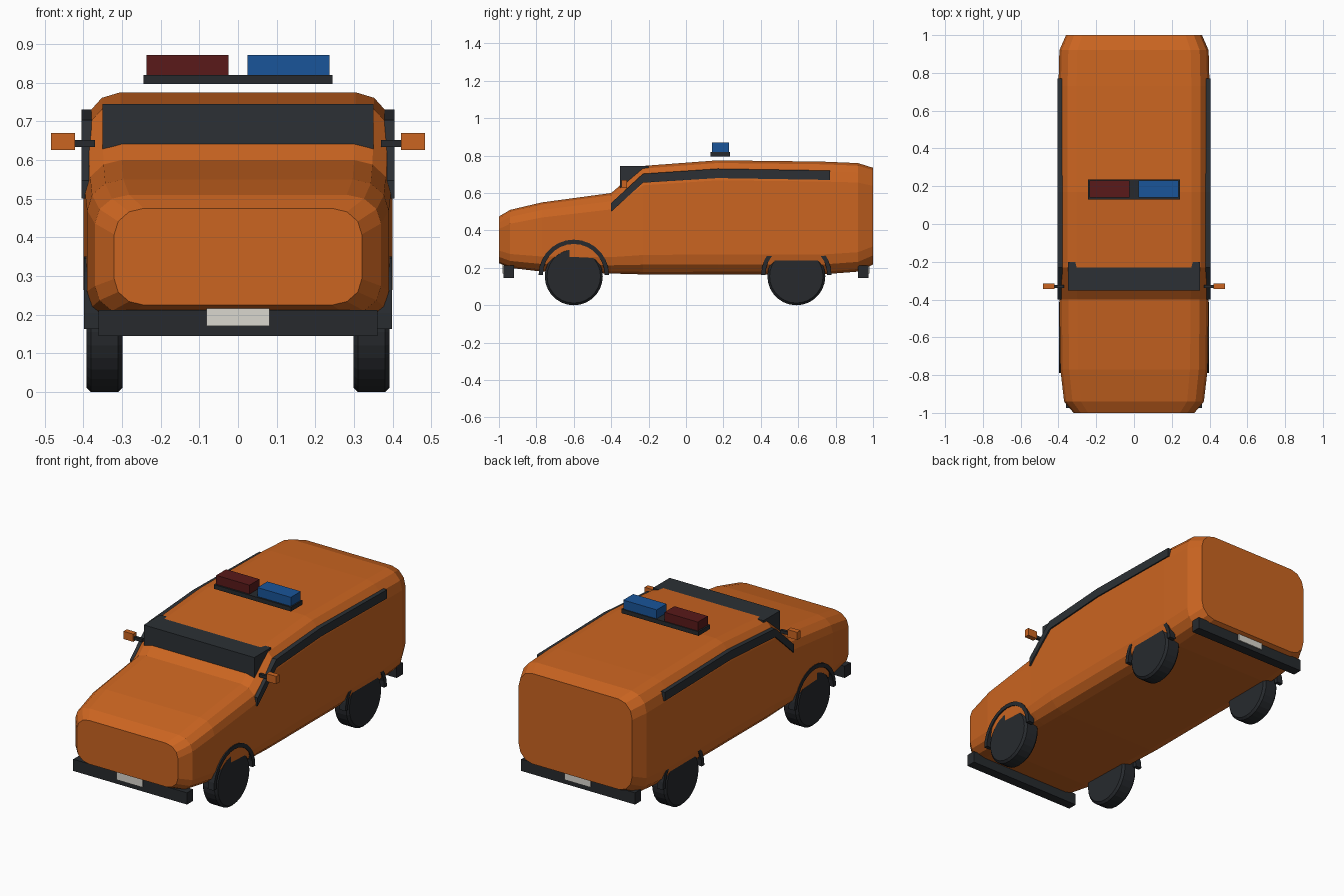
import bpy, bmesh
from math import sin, cos, pi
from mathutils import Matrix

if "Cube" in bpy.data.objects:
    bpy.data.objects.remove(bpy.data.objects["Cube"])


def mat(name, r, g, b):
    m = bpy.data.materials.new(name)
    m.diffuse_color = (r, g, b, 1)
    m.use_nodes = True
    m.node_tree.nodes["Principled BSDF"].inputs["Base Color"].default_value = m.diffuse_color
    return m


ORANGE = mat("orange", 0.60, 0.13, 0.015)
DARK = mat("dark_trim", 0.02, 0.023, 0.027)
GLASS = mat("dark_glass", 0.025, 0.03, 0.035)
RED = mat("red_lens", 0.10, 0.01, 0.01)
BLUE = mat("blue_lens", 0.01, 0.09, 0.32)
WHITE = mat("plate_white", 0.7, 0.68, 0.62)


def finish(name, bm, material):
    bmesh.ops.recalc_face_normals(bm, faces=bm.faces)
    me = bpy.data.meshes.new(name)
    bm.to_mesh(me)
    bm.free()
    me.materials.append(material)
    ob = bpy.data.objects.new(name, me)
    bpy.context.collection.objects.link(ob)
    return ob


def box(name, x, y, z, material):
    bm = bmesh.new()
    bmesh.ops.create_cube(bm, size=1)
    for v in bm.verts:
        v.co = [lo + (c + 0.5) * (hi - lo) for c, (lo, hi) in zip(v.co, (x, y, z))]
    return finish(name, bm, material)


def loft(name, rings, material, closed=False):
    """Skin a list of equal-length point rings."""
    bm = bmesh.new()
    vs = [[bm.verts.new(p) for p in r] for r in rings]
    n = len(vs[0])
    pairs = list(zip(vs, vs[1:])) + ([(vs[-1], vs[0])] if closed else [])
    for a, b in pairs:
        for i in range(n):
            j = (i + 1) % n
            bm.faces.new((a[i], a[j], b[j], b[i]))
    if not closed:
        bm.faces.new(vs[0])
        bm.faces.new(vs[-1])
    return finish(name, bm, material)


def section(y, w, z0, z1):
    """Rounded rectangle, three segments per corner."""
    h = z1 - z0
    dx, dz = 0.24 * w, 0.04 + 0.11 * h
    pts = []
    for q, (sx, sz) in enumerate([(1, 1), (-1, 1), (-1, -1), (1, -1)]):
        cx = sx * (w - dx)
        cz = z1 - dz if sz > 0 else z0 + dz
        for k in range(4):
            a = q * pi / 2 + k * pi / 6
            pts.append((cx + dx * cos(a), y, cz + dz * sin(a)))
    return pts


# Body: y, half width, bottom, top
STATIONS = [(-1.0, 0.32, 0.225, 0.475), (-0.94, 0.37, 0.20, 0.51),
            (-0.77, 0.39, 0.18, 0.55), (-0.40, 0.395, 0.17, 0.60),
            (-0.23, 0.40, 0.165, 0.745), (0.17, 0.40, 0.165, 0.775),
            (0.73, 0.40, 0.165, 0.768), (0.92, 0.395, 0.18, 0.76),
            (1.0, 0.36, 0.218, 0.735)]
loft("body", [section(*s) for s in STATIONS], ORANGE)

# Windscreen
box("windscreen", (-0.35, 0.35), (-0.352, -0.20), (0.61, 0.745), GLASS)

# Side window strips, wheels, arches and mirrors on both sides
STRIP = [(-0.40, 0.50, 0.547), (-0.23, 0.655, 0.703), (0.17, 0.68, 0.73), (0.77, 0.67, 0.72)]
for s, side in ((1, "left"), (-1, "right")):
    loft("side_window_" + side,
         [[(s * 0.375, y, a), (s * 0.405, y, a), (s * 0.405, y, b), (s * 0.375, y, b)]
          for y, a, b in STRIP], GLASS)

    for y0, end in ((-0.6, "front"), (0.59, "rear")):
        bm = bmesh.new()
        bmesh.ops.create_cone(bm, cap_ends=True, segments=28, radius1=0.155, radius2=0.155,
                              depth=0.094, matrix=Matrix.Translation((s * 0.345, y0, 0.155))
                              @ Matrix.Rotation(pi / 2, 4, "Y"))
        rims = [e for e in bm.edges if abs(e.verts[0].co.x - e.verts[1].co.x) < 1e-4]
        bmesh.ops.bevel(bm, geom=rims, offset=0.012, segments=1, affect="EDGES")
        finish(end + "_wheel_" + side, bm, DARK)

        arch = []
        for k in range(15):
            a = pi * k / 14
            arch.append([(s * x, y0 + r * cos(a), 0.163 + r * sin(a))
                         for x, r in ((0.36, 0.165), (0.398, 0.165), (0.398, 0.188), (0.36, 0.188))])
        loft(end + "_arch_" + side, arch, DARK)

    box("mirror_arm_" + side, sorted((s * 0.37, s * 0.425)), (-0.338, -0.322), (0.634, 0.652), DARK)
    box("mirror_" + side, sorted((s * 0.422, s * 0.483)), (-0.345, -0.315), (0.626, 0.67), ORANGE)

# Bumpers and plates
for s, end, w in ((-1, "front", 0.36), (1, "rear", 0.36)):
    box(end + "_bumper", (-w, w), sorted((s * 0.92, s * 0.975)), (0.145, 0.212), DARK)
    box(end + "_plate", (-0.082, 0.082), sorted((s * 0.965, s * 0.981)), (0.171, 0.216), WHITE)

# Roof light bar
box("light_bar_base", (-0.244, 0.244), (0.13, 0.235), (0.796, 0.82), DARK)
box("red_light", (-0.236, -0.025), (0.14, 0.23), (0.815, 0.871), RED)
box("blue_light", (0.025, 0.236), (0.14, 0.23), (0.815, 0.871), BLUE)
